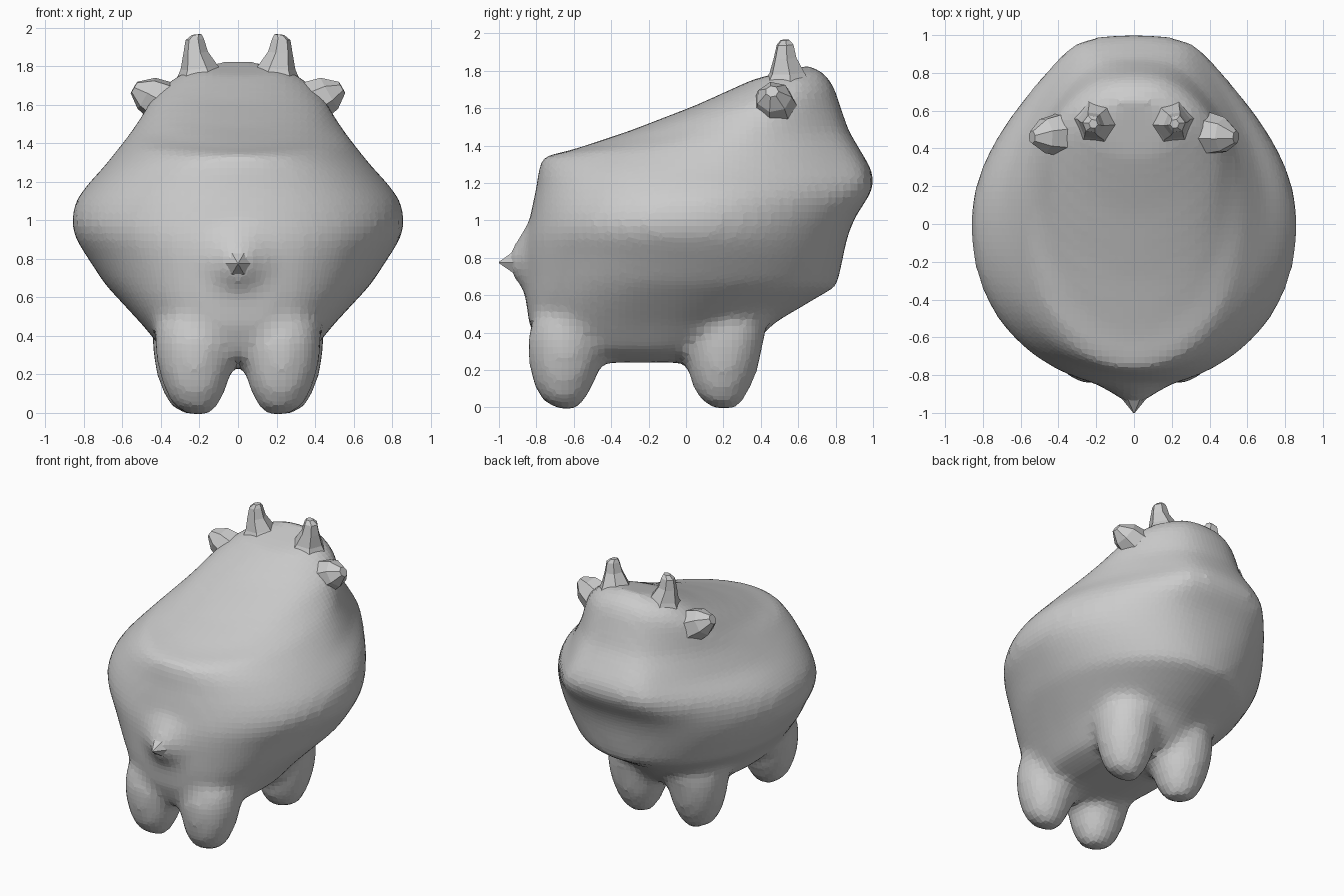
import bpy, bmesh, math
from mathutils import Vector


def loft(bm, rings):
    """Skin a list of closed point rings and cap both ends."""
    vs = [[bm.verts.new(p) for p in r] for r in rings]
    n = len(vs[0])
    for a, b in zip(vs, vs[1:]):
        for i in range(n):
            j = (i + 1) % n
            bm.faces.new((a[i], a[j], b[j], b[i]))
    bm.faces.new(vs[0][::-1])
    bm.faces.new(vs[-1])


def tube(bm, stations, n):
    """Round tube through (centre, radius) stations."""
    axis = (Vector(stations[-1][0]) - Vector(stations[0][0])).normalized()
    q = axis.to_track_quat('Z', 'Y')
    loft(bm, [[Vector(c) + q @ Vector((r * math.cos(2 * math.pi * i / n),
                                       r * math.sin(2 * math.pi * i / n), 0))
               for i in range(n)] for c, r in stations])


def finish(bm, name):
    bmesh.ops.recalc_face_normals(bm, faces=bm.faces)
    me = bpy.data.meshes.new(name)
    bm.to_mesh(me)
    bm.free()
    ob = bpy.data.objects.new(name, me)
    bpy.context.collection.objects.link(ob)
    return ob


# torso and head: slanted slices
# (rump y, rump z, face y, face z, half width, widest y, rump squareness, snout flatness)
slices = [
    (-0.60, 0.24, 0.14, 0.24, 0.20, -0.20, 2.6, 0.0),
    (-0.78, 0.30, 0.33, 0.30, 0.37, -0.20, 2.8, 0.0),
    (-0.84, 0.45, 0.47, 0.45, 0.49, -0.15, 2.7, 0.0),
    (-0.86, 0.60, 0.69, 0.58, 0.62, -0.08, 2.4, 0.0),
    (-0.865, 0.68, 0.81, 0.65, 0.69, -0.04, 2.25, 0.0),
    (-0.87, 0.82, 0.84, 0.80, 0.785, 0.00, 2.15, 0.15),
    (-0.86, 0.91, 0.86, 0.90, 0.845, 0.00, 2.15, 0.3),
    (-0.84, 0.99, 0.90, 1.01, 0.87, 0.00, 2.15, 0.5),
    (-0.82, 1.09, 0.98, 1.13, 0.84, 0.03, 2.15, 0.9),
    (-0.80, 1.18, 1.01, 1.20, 0.78, 0.05, 2.15, 1.0),
    (-0.79, 1.27, 0.99, 1.28, 0.70, 0.05, 2.1, 0.9),
    (-0.77, 1.34, 0.87, 1.48, 0.585, 0.15, 2.1, 0.5),
    (-0.60, 1.38, 0.83, 1.60, 0.515, 0.30, 2.0, 0.4),
    (-0.30, 1.48, 0.79, 1.72, 0.445, 0.42, 2.0, 0.4),
    (0.05, 1.615, 0.74, 1.79, 0.35, 0.48, 2.0, 0.4),
    (0.36, 1.755, 0.66, 1.83, 0.22, 0.50, 2.0, 0.4),
]
bm = bmesh.new()
rings = []
for y0, z0, y1, z1, w, yc, n, flat in slices:
    ring = []
    for i in range(56):
        a = 2 * math.pi * i / 56
        c, s = math.cos(a), math.sin(a)
        if c > 0:
            y = yc + c * (y1 - yc)
            x = w * s * (1 + flat * (0.7 * c ** 16 - 0.08 * math.sin(2 * a) ** 2))
        else:
            y = yc - abs(c) ** (2 / n) * (yc - y0)
            x = w * math.copysign(abs(s) ** (2 / n), s)
        ring.append((x, y, z0 + (z1 - z0) * (y - y0) / (y1 - y0)))
    rings.append(ring)
loft(bm, rings)

# four stubby legs, leaning into the torso at the top
for s in (-1, 1):
    for x, y, dy in ((0.225, -0.67, 0.05), (0.24, 0.18, 0.04)):
        tube(bm, [((s * (x - 0.015), y, -0.005), 0.07), ((s * x, y, 0.03), 0.115),
                  ((s * x, y, 0.10), 0.155), ((s * x, y + dy / 4, 0.2), 0.19),
                  ((s * x, y + dy / 2, 0.32), 0.21), ((s * x, y + dy, 0.42), 0.21),
                  ((s * (x - 0.05), y + 2.5 * dy, 0.62), 0.15)], 14)

# flare behind the tail stub
tube(bm, [((0, -0.74, 0.78), 0.26), ((0, -0.86, 0.78), 0.18),
          ((0, -0.91, 0.78), 0.10), ((0, -0.95, 0.775), 0.05)], 12)

body = finish(bm, "body")
rm = body.modifiers.new("blend", 'REMESH')
rm.mode = 'VOXEL'
rm.voxel_size = 0.038
rm.use_smooth_shade = False
sm = body.modifiers.new("soften", 'SMOOTH')
sm.factor = 0.5
sm.iterations = 9

# horns and ears, mirrored
for s, side in ((-1, "left"), (1, "right")):
    bm = bmesh.new()
    tube(bm, [((s * 0.19, 0.54, 1.71), 0.15), ((s * 0.20, 0.54, 1.79), 0.10),
              ((s * 0.22, 0.53, 1.87), 0.065), ((s * 0.225, 0.53, 1.94), 0.048),
              ((s * 0.215, 0.53, 1.965), 0.025)], 6)
    finish(bm, side + "_horn")
    bm = bmesh.new()
    tube(bm, [((s * 0.33, 0.47, 1.57), 0.16), ((s * 0.40, 0.475, 1.62), 0.115),
              ((s * 0.475, 0.47, 1.66), 0.095), ((s * 0.54, 0.46, 1.69), 0.035)], 7)
    finish(bm, side + "_ear")

# pointed tail stub
bm = bmesh.new()
tube(bm, [((0, -0.86, 0.78), 0.10), ((0, -0.925, 0.775), 0.065),
          ((0, -1.0, 0.775), 0.004)], 6)
finish(bm, "tail")
